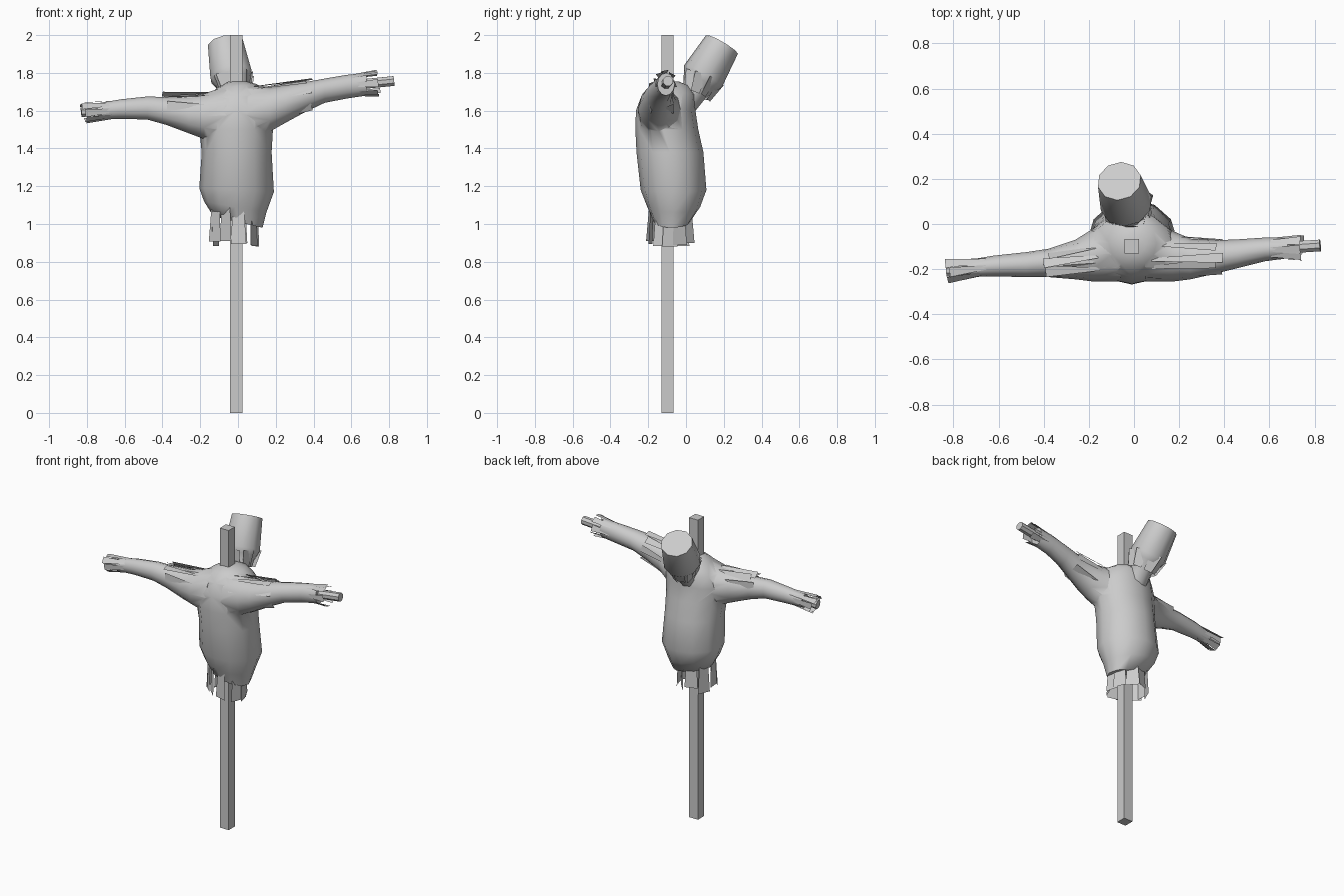
import bpy, math, random
from mathutils import Vector as V

if "Cube" in bpy.data.objects:
    bpy.data.objects.remove(bpy.data.objects["Cube"])

random.seed(4)


def make(name, verts, faces, smooth=None):
    me = bpy.data.meshes.new(name)
    me.from_pydata([tuple(v) for v in verts], [], faces)
    me.update()
    ob = bpy.data.objects.new(name, me)
    bpy.context.collection.objects.link(ob)
    bpy.ops.object.select_all(action='DESELECT')
    bpy.context.view_layer.objects.active = ob
    ob.select_set(True)
    bpy.ops.object.mode_set(mode='EDIT')
    bpy.ops.mesh.select_all(action='SELECT')
    if smooth:
        bpy.ops.mesh.normals_make_consistent(inside=False)
    bpy.ops.object.mode_set(mode='OBJECT')
    if smooth:
        bpy.ops.object.shade_smooth_by_angle(angle=math.radians(smooth))
    return ob


def loft(name, rings, n, smooth=40, phase=0.0):
    """Closed skin through rings of (centre, u half-axis, v half-axis)."""
    verts, faces = [], []
    for c, u, v in rings:
        for i in range(n):
            a = 2 * math.pi * (i + phase) / n
            verts.append(V(c) + V(u) * math.cos(a) + V(v) * math.sin(a))
    for r in range(len(rings) - 1):
        for i in range(n):
            j = (i + 1) % n
            faces.append((r * n + i, r * n + j, (r + 1) * n + j, (r + 1) * n + i))
    faces.append(tuple(range(n)))
    faces.append(tuple(range((len(rings) - 1) * n, len(rings) * n)))
    return make(name, verts, faces, smooth)


def frame(d):
    d = V(d).normalized()
    u = d.cross(V((0, 0, 1)) if abs(d.z) < 0.7 else V((0, 1, 0))).normalized()
    return u, u.cross(d)


def straw(name, p0, p1, r0, r1, w0, w1, angles):
    """Ring of flat straw cards; r0 and r1 are (u, v) radii at each end."""
    p0, p1 = V(p0), V(p1)
    u, v = frame(p1 - p0)
    verts, faces = [], []
    for deg in angles:
        a = math.radians(deg + random.uniform(-8, 8))
        twist = random.uniform(-0.5, 0.5)
        out = u * math.cos(a) + v * math.sin(a)
        side = (v * math.cos(a) - u * math.sin(a)) * math.cos(twist) + out * math.sin(twist)
        tip = p0.lerp(p1, random.uniform(0.86, 1.0))
        for p, r, w in ((p0, r0, w0), (tip, r1, w1)):
            c = p + u * r[0] * math.cos(a) + v * r[1] * math.sin(a)
            verts += [c - side * w / 2, c + side * w / 2]
        k = len(verts) - 4
        faces.append((k, k + 1, k + 3, k + 2))
    return make(name, verts, faces)


# wooden post and crossbar
h = 0.0325 * math.sqrt(2)
loft("post", [((-0.01, -0.098, z), (h, 0, 0), (0, h, 0)) for z in (0, 2)], 4, 30, 0.5)
bar = [V((-0.83, -0.207, 1.592)), V((0.825, -0.095, 1.757))]
bu, bv = frame(bar[1] - bar[0])
loft("crossbar", [(p, bu * 0.028, bv * 0.028) for p in bar], 8, 30, 0.5)

# stuffed torso: z, x range, y range, sideways tilt
torso_rows = [(1.01, -0.13, 0.13, -0.17, 0.02, -0.03),
              (1.09, -0.18, 0.15, -0.205, 0.075, -0.03),
              (1.18, -0.205, 0.19, -0.24, 0.108, -0.01),
              (1.38, -0.192, 0.178, -0.262, 0.092, 0),
              (1.50, -0.205, 0.185, -0.268, 0.065, 0),
              (1.60, -0.215, 0.195, -0.265, 0.05, 0.01),
              (1.68, -0.18, 0.17, -0.235, 0.055, 0.015),
              (1.73, -0.11, 0.10, -0.19, 0.02, 0.01),
              (1.755, -0.05, 0.05, -0.14, -0.04, 0)]
torso = loft("torso", [(((a + b) / 2, (c + d) / 2, z), ((b - a) / 2, 0, t), (0, (d - c) / 2, 0))
                       for z, a, b, c, d, t in torso_rows], 12, 60)

# sleeves: x, y range, z range
sleeves = {
    "left_sleeve": [(-0.06, -0.255, 0.0, 1.42, 1.73), (-0.18, -0.255, -0.02, 1.45, 1.69),
                    (-0.26, -0.245, -0.07, 1.48, 1.675), (-0.38, -0.235, -0.11, 1.525, 1.672),
                    (-0.48, -0.235, -0.125, 1.553, 1.675), (-0.62, -0.232, -0.14, 1.557, 1.66),
                    (-0.74, -0.235, -0.16, 1.555, 1.64)],
    "right_sleeve": [(0.05, -0.255, 0.0, 1.42, 1.74), (0.17, -0.255, -0.03, 1.49, 1.725),
                     (0.25, -0.245, -0.065, 1.535, 1.735), (0.36, -0.22, -0.072, 1.595, 1.752),
                     (0.46, -0.195, -0.068, 1.642, 1.77), (0.58, -0.165, -0.06, 1.665, 1.79),
                     (0.68, -0.152, -0.06, 1.68, 1.80)]}
for name, rows in sleeves.items():
    arm = loft(name, [((x, (a + b) / 2, (c + d) / 2), (0, (b - a) / 2, 0), (0, 0, (d - c) / 2))
                      for x, a, b, c, d in rows], 12, 60)
    mod = torso.modifiers.new("join", 'BOOLEAN')
    mod.operation, mod.solver, mod.object = 'UNION', 'EXACT', arm
    bpy.context.view_layer.objects.active = torso
    bpy.ops.object.modifier_apply(modifier="join")
    bpy.data.objects.remove(arm)
bpy.ops.object.select_all(action='DESELECT')
torso.select_set(True)
bpy.ops.object.shade_smooth_by_angle(angle=math.radians(60))

# tilted sack head with gathered neck
hu, hv = frame((-0.03, 0.10, 0.17))
loft("head", [(c, hu * r, hv * r) for c, r in (
    ((-0.065, 0.19, 1.95), 0.098), ((-0.035, 0.09, 1.782), 0.116),
    ((-0.028, 0.075, 1.752), 0.098), ((-0.02, 0.045, 1.70), 0.068),
    ((-0.02, -0.02, 1.63), 0.075))], 10, 50, 0.5)
straw("neck_frill", (-0.033, 0.088, 1.778), (-0.015, 0.05, 1.675),
      (0.106, 0.106), (0.08, 0.072), 0.07, 0.05, range(0, 360, 40))

# straw at the cuffs, shoulders and waist
ring = range(0, 360, 45)
straw("left_cuff_straw", (-0.65, -0.188, 1.607), (-0.83, -0.21, 1.59),
      (0.036, 0.045), (0.05, 0.052), 0.02, 0.042, ring)
straw("right_cuff_straw", (0.61, -0.11, 1.735), (0.755, -0.108, 1.748),
      (0.045, 0.055), (0.052, 0.066), 0.02, 0.042, ring)
straw("left_shoulder_straw", (-0.16, -0.15, 1.60), (-0.41, -0.178, 1.605),
      (0.09, 0.095), (0.062, 0.083), 0.015, 0.05, (20, 55, 90, 125, 160))
straw("right_shoulder_straw", (0.10, -0.145, 1.62), (0.42, -0.14, 1.69),
      (0.10, 0.11), (0.072, 0.082), 0.015, 0.045, (20, 55, 90, 125, 160, 230, 310))
straw("waist_straw", (-0.02, -0.085, 1.13), (-0.02, -0.085, 0.88),
      (0.115, 0.095), (0.122, 0.105), 0.055, 0.085, range(0, 360, 36))
